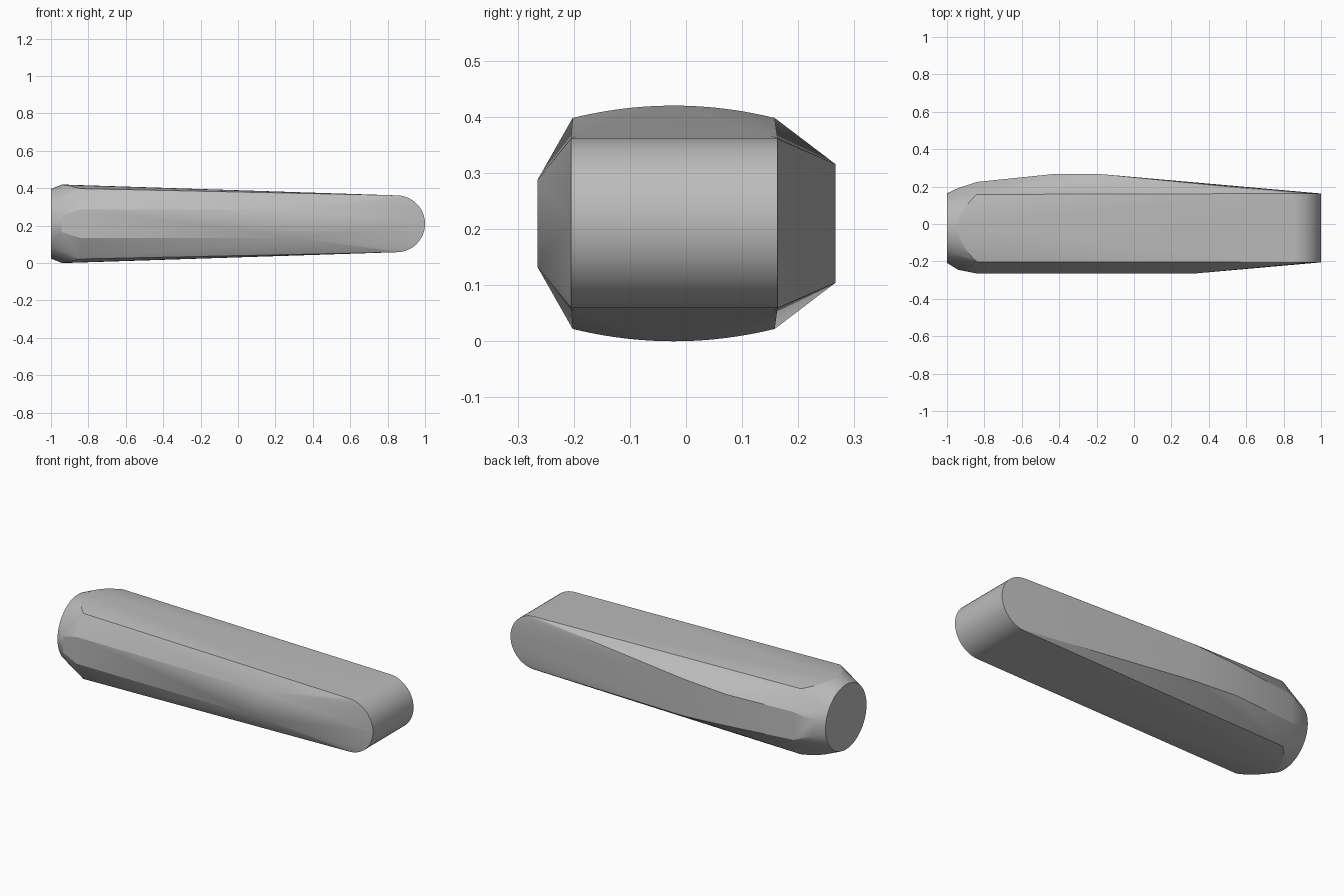
import bpy, bmesh
from math import sin, cos, pi, radians

cube = bpy.data.objects.get("Cube")
if cube:
    bpy.data.objects.remove(cube)

MID = 0.21      # mid height, the body is mirrored above and below it
SEG = 48
points = []


def pair(x, y, half):
    """A point above and its mirror below the mid height."""
    points.extend([(x, y, MID + half), (x, y, MID - half)])


# Round flat butt end
for i in range(SEG):
    a = 2 * pi * i / SEG
    points.append((-1, -0.022 + 0.186 * cos(a), MID + 0.186 * sin(a)))

# Gently arched shoulder, curving back towards its corners
for i in range(25):
    t = i / 12 - 1
    pair(-0.94 + 0.1 * t * t, -0.022 + 0.18 * t, 0.21 - 0.022 * t * t)

# Side corners behind the butt
pair(-0.94, -0.245, 0.045)
pair(-0.94, 0.192, 0.045)

# Flat front side, and back side with its widest part
for x, y, half in [(-0.84, -0.265, 0.077), (0.32, -0.265, 0.077),
                   (-0.84, 0.225, 0.08), (-0.44, 0.266, 0.09), (-0.17, 0.266, 0.106)]:
    pair(x, y, half)

# Half-cylinder nose
for y in (-0.205, 0.163):
    for i in range(SEG // 2 + 1):
        a = pi * i / (SEG // 2) - pi / 2
        points.append((0.848 + 0.152 * cos(a), y, MID + 0.152 * sin(a)))

# Skin the outline points into one tapered body
bm = bmesh.new()
for p in points:
    bm.verts.new(p)
hull = bmesh.ops.convex_hull(bm, input=bm.verts)
loose = [v for v in bm.verts if not v.link_faces]
bmesh.ops.delete(bm, geom=loose, context='VERTS')
bmesh.ops.dissolve_limit(bm, angle_limit=radians(0.3), verts=bm.verts, edges=bm.edges)
bmesh.ops.recalc_face_normals(bm, faces=bm.faces)
mesh = bpy.data.meshes.new("tapered_body")
bm.to_mesh(mesh)
bm.free()
body = bpy.data.objects.new("tapered_body", mesh)
bpy.context.collection.objects.link(body)

# Plain grey
grey = bpy.data.materials.new("plain_grey")
grey.use_nodes = True
color = (0.5, 0.5, 0.5, 1)
grey.diffuse_color = color
grey.node_tree.nodes["Principled BSDF"].inputs["Base Color"].default_value = color
mesh.materials.append(grey)

bpy.ops.object.select_all(action='DESELECT')
body.select_set(True)
bpy.context.view_layer.objects.active = body
bpy.ops.object.shade_smooth_by_angle(angle=radians(20))
